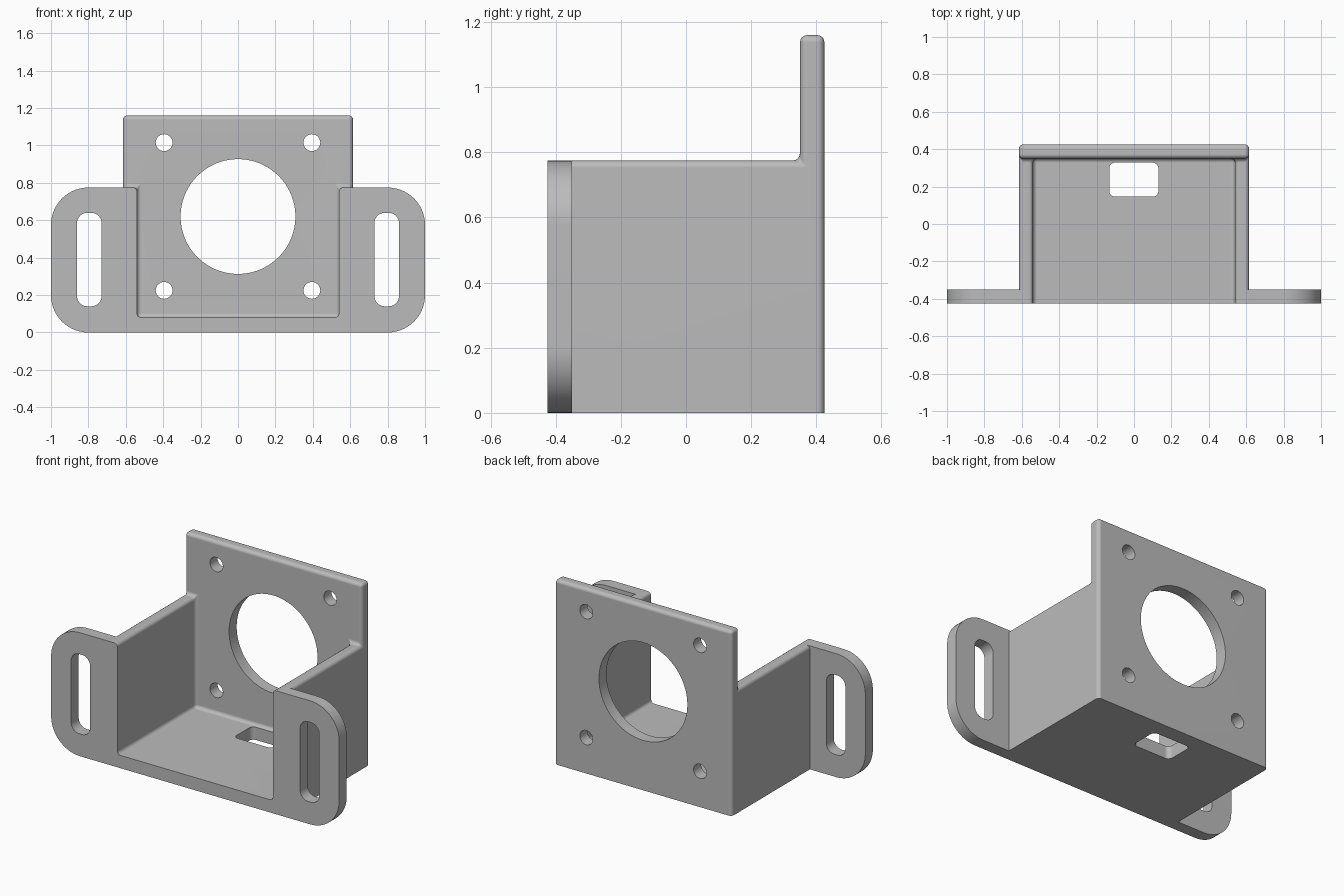
import bpy, bmesh
from mathutils import Matrix, Vector

cube = bpy.data.objects.get("Cube")
if cube:
    bpy.data.objects.remove(cube, do_unlink=True)

WALL = 0.075
HALF_W, HALF_D = 0.615, 0.425
LOW, HIGH = 0.775, 1.16
ROUND = 0.022

grey = bpy.data.materials.new("metal grey")
grey.use_nodes = True
colour = (0.5, 0.5, 0.5, 1)
grey.diffuse_color = colour
grey.node_tree.nodes["Principled BSDF"].inputs["Base Color"].default_value = colour


def make(name, bm):
    bmesh.ops.recalc_face_normals(bm, faces=bm.faces)
    mesh = bpy.data.meshes.new(name)
    bm.to_mesh(mesh)
    bm.free()
    obj = bpy.data.objects.new(name, mesh)
    obj.data.materials.append(grey)
    bpy.context.collection.objects.link(obj)
    return obj


def box(name, lo, hi, axis=0, radius=0, pick=lambda mid: True, segments=10):
    """Block between two corners; edges along axis chosen by pick are rounded."""
    lo, hi = Vector(lo), Vector(hi)
    bm = bmesh.new()
    bmesh.ops.create_cube(bm, size=1, matrix=Matrix.Translation((lo + hi) / 2)
                          @ Matrix.Diagonal((hi - lo).to_4d()))
    if radius:
        edges = [e for e in bm.edges
                 if abs((e.verts[0].co - e.verts[1].co)[axis]) > 1e-4
                 and pick((e.verts[0].co + e.verts[1].co) / 2)]
        bmesh.ops.bevel(bm, geom=edges, offset=radius, segments=segments,
                        profile=0.5, affect='EDGES')
    return make(name, bm)


def hole(x, z, radius, sides):
    bm = bmesh.new()
    bmesh.ops.create_cone(bm, cap_ends=True, segments=sides, radius1=radius, radius2=radius,
                          depth=0.3, matrix=Matrix.Translation((x, 0.39, z))
                          @ Matrix.Rotation(1.5707963, 4, 'X'))
    return make("hole_cutter", bm)


def combine(target, tool, operation):
    mod = target.modifiers.new("combine", 'BOOLEAN')
    mod.operation, mod.solver, mod.object = operation, 'EXACT', tool
    bpy.context.view_layer.objects.active = target
    bpy.ops.object.modifier_apply(modifier=mod.name)
    bpy.data.objects.remove(tool, do_unlink=True)


# Body: block with a lowered front part and an open channel
inner_y = HALF_D - WALL
bracket = box("motor_bracket", (-HALF_W, -HALF_D, 0), (HALF_W, HALF_D, HIGH))
combine(bracket, box("step_cutter", (-1, -1, LOW), (1, inner_y, 2)), 'DIFFERENCE')
combine(bracket, box("channel_cutter", (WALL - HALF_W, -1, 0.08),
                     (HALF_W - WALL, inner_y, 0.95)), 'DIFFERENCE')

# Soften every edge except those on the underside and the front
bm = bmesh.new()
bm.from_mesh(bracket.data)
bmesh.ops.remove_doubles(bm, verts=bm.verts, dist=1e-4)
bmesh.ops.dissolve_limit(bm, angle_limit=0.02, verts=bm.verts, edges=bm.edges)
soft = [e for e in bm.edges
        if not all(v.co.z < 0.001 for v in e.verts)
        and not all(v.co.y < 0.001 - HALF_D for v in e.verts)]
bmesh.ops.bevel(bm, geom=soft, offset=ROUND, segments=4, profile=0.5, affect='EDGES')
bmesh.ops.recalc_face_normals(bm, faces=bm.faces)
bm.to_mesh(bracket.data)
bm.free()

# Slotted mounting ears
for side in (-1, 1):
    xs = sorted((side * 0.58, side))
    ear = box("ear", (xs[0], -HALF_D, 0), (xs[1], WALL - HALF_D, LOW), 1, 0.2,
              lambda mid: abs(mid.x) > 0.9, 14)
    slot = box("slot_cutter", (side * 0.795 - 0.066, -0.6, 0.14),
               (side * 0.795 + 0.066, -0.2, 0.64), 1, 0.056)
    combine(ear, slot, 'DIFFERENCE')
    combine(bracket, ear, 'UNION')

# Shaft opening, bolt holes and floor window
combine(bracket, hole(0, 0.62, 0.307, 72), 'DIFFERENCE')
for x in (-0.395, 0.395):
    for z in (0.225, 1.015):
        combine(bracket, hole(x, z, 0.045, 28), 'DIFFERENCE')
combine(bracket, box("window_cutter", (-0.132, 0.146, -0.2), (0.13, 0.328, 0.3), 2, 0.03),
        'DIFFERENCE')

# Smooth rounded edges while keeping the flats flat
bpy.ops.object.select_all(action='DESELECT')
bracket.select_set(True)
bpy.context.view_layer.objects.active = bracket
bpy.ops.object.shade_smooth_by_angle(angle=0.6)
weighted = bracket.modifiers.new("flat faces", 'WEIGHTED_NORMAL')
weighted.keep_sharp = True
